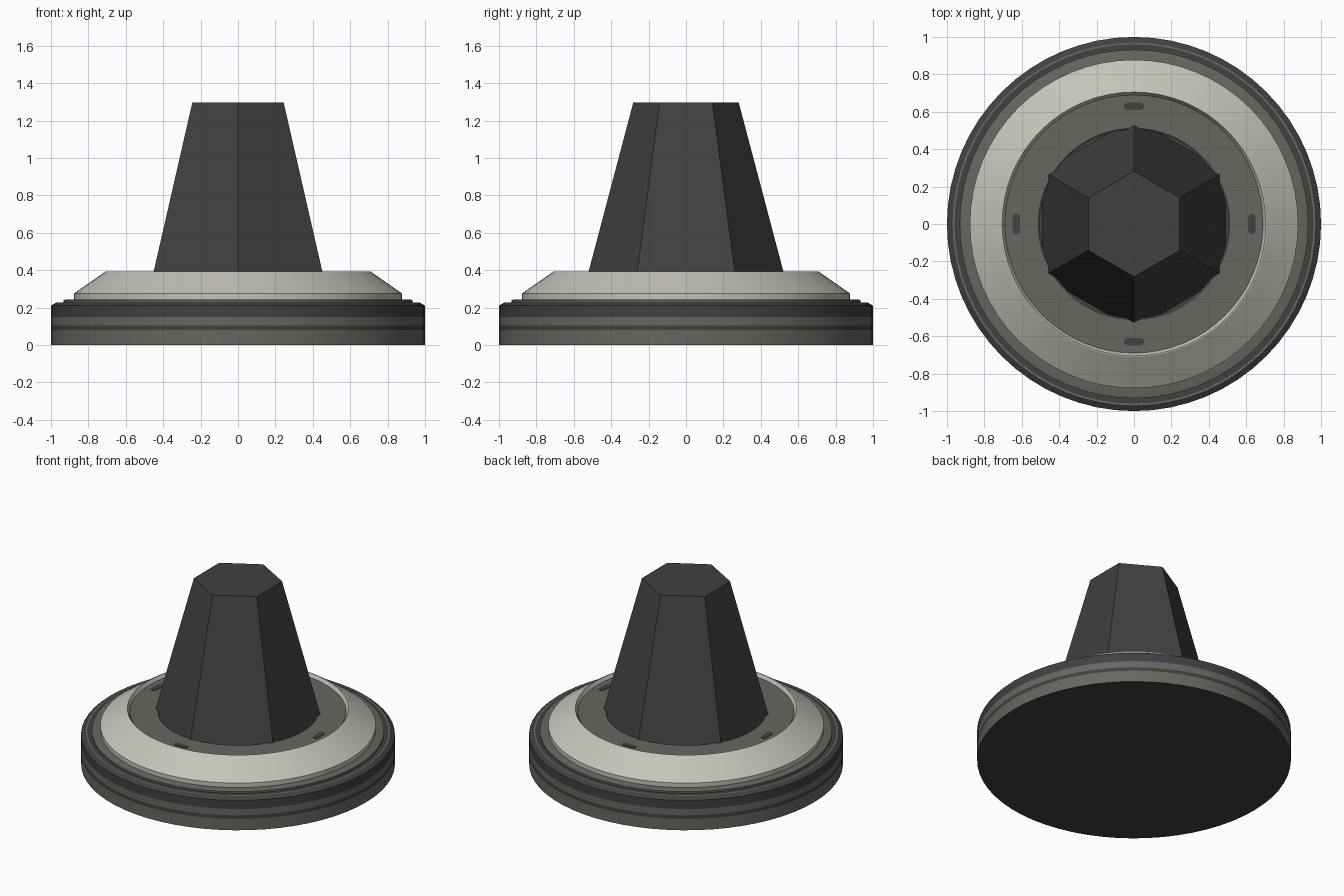
import bpy, bmesh, math
from mathutils import Matrix

if "Cube" in bpy.data.objects:
    bpy.data.objects.remove(bpy.data.objects["Cube"])


def material(name, rgb):
    m = bpy.data.materials.new(name)
    m.diffuse_color = (*rgb, 1)
    m.use_nodes = True
    m.node_tree.nodes["Principled BSDF"].inputs["Base Color"].default_value = m.diffuse_color
    return m


DARK = material("charcoal", (0.052, 0.052, 0.052))
GREY = material("warm_grey", (0.135, 0.135, 0.115))
PALE = material("pale_stone", (0.56, 0.55, 0.49))


def finish(name, bm, mats, smooth=None):
    bmesh.ops.recalc_face_normals(bm, faces=bm.faces)
    mesh = bpy.data.meshes.new(name)
    bm.to_mesh(mesh)
    bm.free()
    for m in mats:
        mesh.materials.append(m)
    ob = bpy.data.objects.new(name, mesh)
    bpy.context.collection.objects.link(ob)
    if smooth:
        bpy.ops.object.select_all(action='DESELECT')
        ob.select_set(True)
        bpy.context.view_layer.objects.active = ob
        bpy.ops.object.shade_smooth_by_angle(angle=math.radians(smooth))
    return ob


def lathe(name, profile, colours, mats, segs=64):
    """Spin a closed (r, z) profile; colours[i] belongs to the edge i -> i+1."""
    bm = bmesh.new()
    rings = []
    for r, z in profile:
        if r == 0:
            rings.append([bm.verts.new((0, 0, z))] * segs)
        else:
            rings.append([bm.verts.new((r * math.cos(2 * math.pi * k / segs),
                                        r * math.sin(2 * math.pi * k / segs), z))
                          for k in range(segs)])
    n = len(rings)
    for i in range(n):
        a, b = rings[i], rings[(i + 1) % n]
        for k in range(segs):
            j = (k + 1) % segs
            quad = list(dict.fromkeys((a[k], a[j], b[j], b[k])))
            if len(quad) > 2:
                bm.faces.new(quad).material_index = colours[i]
    return finish(name, bm, mats, 20)


# Base disc: grey band with dark stripe, dark shoulder on top
lathe("base_disc",
      [(0, 0), (1, 0), (1, 0.08), (1, 0.105), (1, 0.15), (1, 0.21),
       (0.97, 0.228), (0.96, 0.228), (0.945, 0.228), (0, 0.228)],
      [0, 1, 0, 1, 0, 0, 1, 0, 0, 0], [DARK, GREY])

# Thin grey step under the pale ring
lathe("step_ring",
      [(0.80, 0.22), (0.932, 0.22), (0.932, 0.24), (0.92, 0.244), (0.80, 0.244)],
      [0] * 5, [GREY])

# Pale bevelled collar
lathe("collar",
      [(0.68, 0.235), (0.878, 0.235), (0.878, 0.275), (0.71, 0.392), (0.705, 0.392),
       (0.688, 0.36)],
      [0] * 6, [PALE])

# Recessed floor with a round opening for the spike
lathe("collar_floor",
      [(0.505, 0.225), (0.69, 0.225), (0.69, 0.37), (0.512, 0.37), (0.505, 0.365)],
      [0] * 5, [GREY])

# Four small rounded slots in the floor
for i in range(4):
    bm = bmesh.new()
    pts = []
    for k in range(16):
        t = 2 * math.pi * (k + 0.5) / 16
        pts.append((0.02 * math.cos(t),
                    0.02 * math.sin(t) + math.copysign(0.033, math.sin(t))))
    low = [bm.verts.new((x + 0.63, y, 0.366)) for x, y in pts]
    top = bmesh.ops.extrude_face_region(bm, geom=[bm.faces.new(low)])
    bmesh.ops.translate(bm, vec=(0, 0, 0.007),
                        verts=[g for g in top["geom"] if isinstance(g, bmesh.types.BMVert)])
    bmesh.ops.rotate(bm, verts=bm.verts, matrix=Matrix.Rotation(i * math.pi / 2, 3, 'Z'))
    finish("floor_slot_%d" % i, bm, [DARK])

# Tapered hexagonal spike, corners on the front-back axis
bm = bmesh.new()
z0, z1 = 0.225, 1.296
bmesh.ops.create_cone(bm, cap_ends=True, segments=6, radius1=0.565, radius2=0.282,
                      depth=z1 - z0)
lead = next(v for v in bm.verts)
turn = math.pi / 2 - math.atan2(lead.co.y, lead.co.x)
bmesh.ops.rotate(bm, verts=bm.verts, matrix=Matrix.Rotation(turn, 3, 'Z'))
bmesh.ops.translate(bm, vec=(0, 0, (z0 + z1) / 2), verts=bm.verts)
finish("hex_spike", bm, [DARK])
